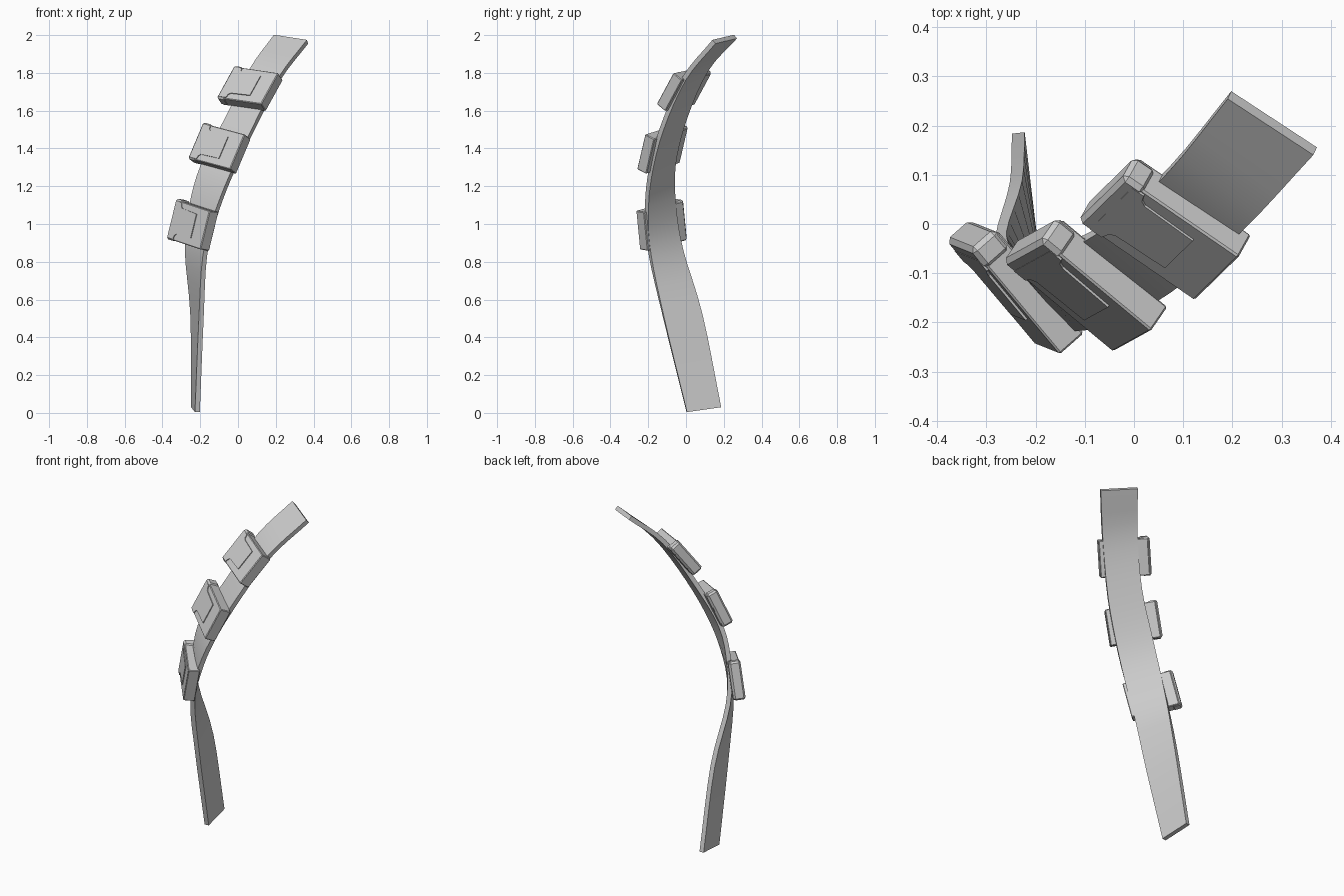
import bpy, bmesh
from mathutils import Vector

if "Cube" in bpy.data.objects:
    bpy.data.objects.remove(bpy.data.objects["Cube"])

grey = bpy.data.materials.new("plain grey")
grey.diffuse_color = (0.6, 0.6, 0.6, 1)
grey.use_nodes = True
grey.node_tree.nodes["Principled BSDF"].inputs["Base Color"].default_value = grey.diffuse_color


def finish(bm, name, smooth=False):
    bmesh.ops.recalc_face_normals(bm, faces=bm.faces)
    me = bpy.data.meshes.new(name)
    bm.to_mesh(me)
    bm.free()
    me.materials.append(grey)
    ob = bpy.data.objects.new(name, me)
    bpy.context.collection.objects.link(ob)
    if smooth:
        bpy.ops.object.select_all(action='DESELECT')
        bpy.context.view_layer.objects.active = ob
        ob.select_set(True)
        bpy.ops.object.shade_smooth_by_angle(angle=0.6)
    return ob


def spline(pts, steps):
    # Catmull-Rom through the points
    p = [Vector(q) for q in pts]
    p = [2 * p[0] - p[1]] + p + [2 * p[-1] - p[-2]]
    out = []
    for i in range(1, len(p) - 2):
        a, b, c, d = p[i - 1:i + 3]
        for k in range(steps):
            t = k / steps
            out.append(0.5 * (2 * b + (c - a) * t + (2 * a - 5 * b + 4 * c - d) * t * t
                              + (3 * b - a - 3 * c + d) * t ** 3))
    return out + [p[-2]]


# Strap: twisted band between a front edge and a back edge
front_edge = [(-.215, .004, .004), (-.195, -.115, .49), (-.175, -.19, .83), (-.12, -.208, 1.04),
              (-.04, -.193, 1.25), (.08, -.13, 1.5), (.22, -.01, 1.77), (.368, .148, 1.965)]
back_edge = [(-.235, .185, .03), (-.24, .085, .52), (-.27, -.02, .86), (-.25, -.06, 1.09),
             (-.19, -.065, 1.31), (-.06, -.005, 1.56), (.07, .11, 1.82), (.194, .262, 1.992)]
A, B = spline(front_edge, 4), spline(back_edge, 4)
bm = bmesh.new()
rings = []
for i in range(len(A)):
    j, k = max(i - 1, 0), min(i + 1, len(A) - 1)
    tangent = (A[k] + B[k]) - (A[j] + B[j])
    n = (A[i] - B[i]).cross(tangent).normalized() * 0.013
    rings.append([bm.verts.new(v) for v in (A[i] + n, B[i] + n, B[i] - n, A[i] - n)])
for r, s in zip(rings, rings[1:]):
    for e in range(4):
        f = (e + 1) % 4
        bm.faces.new((r[e], r[f], s[f], s[e]))
bm.faces.new(rings[0])
bm.faces.new(rings[-1])
finish(bm, "strap", True)


def prism(name, frame, outline, d0, d1, bevel=0):
    # outline in (across, up) fractions of the pouch face, extruded from depth d0 to d1
    o, w, h = frame
    n = w.cross(h).normalized()
    bm = bmesh.new()
    rows = [[bm.verts.new(o + w * u + h * v - n * d) for u, v in outline] for d in (d0, d1)]
    c = len(outline)
    for i in range(c):
        bm.faces.new((rows[0][i], rows[0][(i + 1) % c], rows[1][(i + 1) % c], rows[1][i]))
    bm.faces.new(rows[0])
    bm.faces.new(rows[1])
    if bevel:
        bmesh.ops.bevel(bm, geom=bm.edges[:], offset=bevel, segments=1, affect='EDGES')
    finish(bm, name)


def rect(u0, v0, u1, v1):
    return [(u0, v0), (u1, v0), (u1, v1), (u0, v1)]


# Pouches: outer face corners lower-left, lower-right, upper-right
pouches = [((-.38, -.03, .925), (-.2, -.245, .865), (-.15, -.265, 1.07)),
           ((-.266, -.075, 1.35), (-.043, -.26, 1.29), (.035, -.217, 1.475)),
           ((-.114, .006, 1.67), (.122, -.156, 1.635), (.213, -.067, 1.80))]
tongue = [(.1, .03), (.2, .03), (.22, .13), (.26, .18), (.68, .2), (.68, .82),
          (.26, .84), (.22, .88), (.2, .97), (.1, .97)]
for bl, br, tr in pouches:
    o, r, t = Vector(bl), Vector(br), Vector(tr)
    frame = (o, r - o, t - r)
    prism("pouch_body", frame, rect(.04, 0, 1, 1), 0, .065, .004)
    prism("pouch_flap_side", frame, rect(0, -.015, .19, 1.03), -.004, .062, .01)
    prism("pouch_flap_tongue", frame, tongue, -.005, .01)
